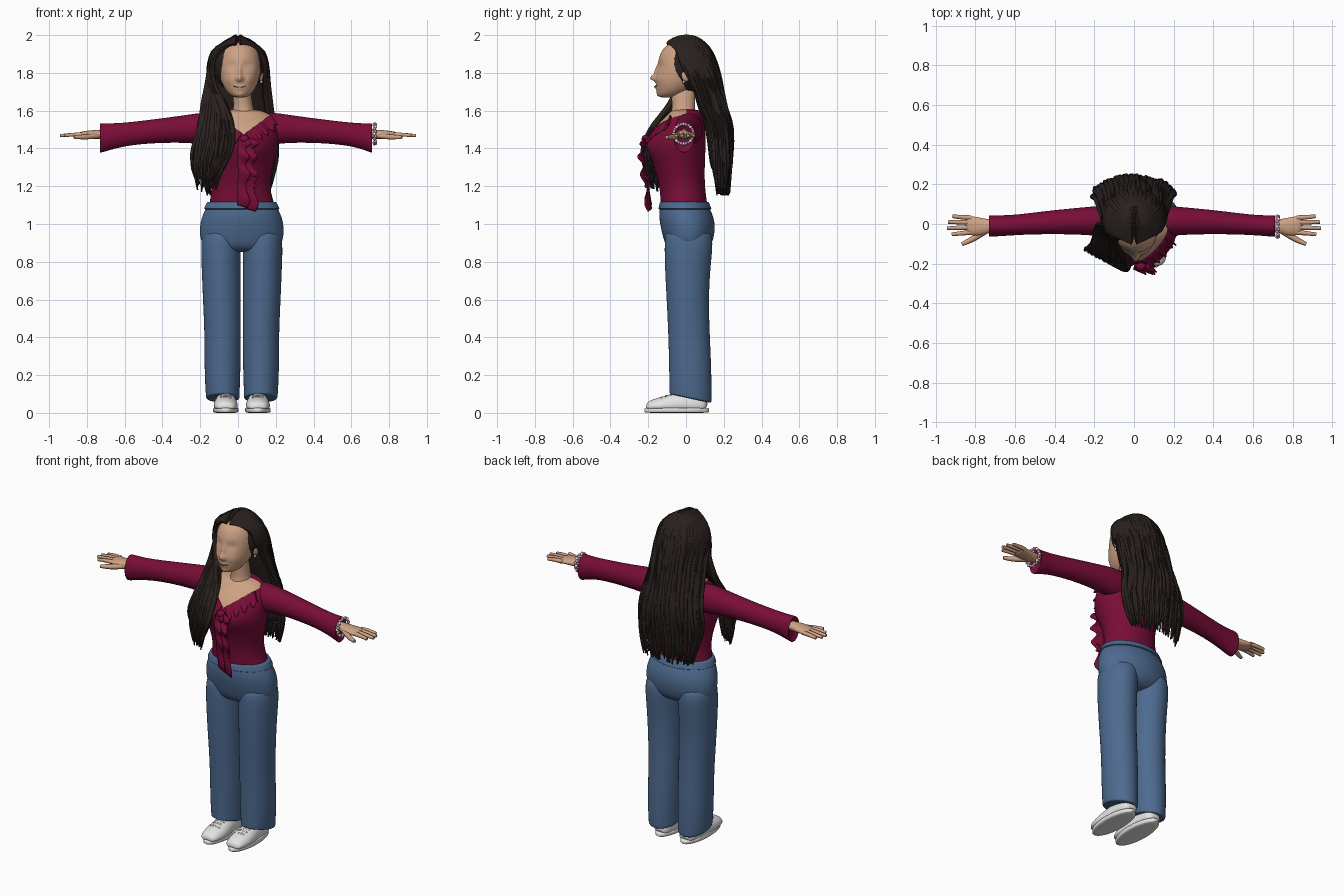
import bpy, bmesh, math, random
from mathutils import Vector

random.seed(4)
if "Cube" in bpy.data.objects:
    bpy.data.objects.remove(bpy.data.objects["Cube"])


def material(name, rgb):
    m = bpy.data.materials.new(name)
    m.use_nodes = True
    m.diffuse_color = (*rgb, 1)
    m.node_tree.nodes["Principled BSDF"].inputs["Base Color"].default_value = (*rgb, 1)
    return m


SKIN = material("skin", (.62, .36, .23))
LIP = material("lip", (.42, .17, .12))
HAIR = material("dark hair", (.022, .015, .013))
RED = material("crimson cloth", (.19, .004, .038))
DENIM = material("denim", (.075, .145, .275))
WHITE = material("white", (.78, .78, .77))
PINK = material("pink bead", (.6, .28, .42))


def activate(ob):
    bpy.ops.object.select_all(action='DESELECT')
    ob.select_set(True)
    bpy.context.view_layer.objects.active = ob


def finish(name, bm, mat, subsurf=0):
    bmesh.ops.recalc_face_normals(bm, faces=bm.faces)
    me = bpy.data.meshes.new(name)
    bm.to_mesh(me)
    bm.free()
    me.materials.append(mat)
    ob = bpy.data.objects.new(name, me)
    bpy.context.collection.objects.link(ob)
    activate(ob)
    if subsurf:
        ob.modifiers.new("smooth", 'SUBSURF').levels = subsurf
        bpy.ops.object.modifier_apply(modifier="smooth")
    bpy.ops.object.shade_smooth_by_angle(angle=math.radians(50))
    return ob


def loft(name, rings, mat, axis='z', n=16, subsurf=2, warp=None):
    """Skin ellipses given as (station, centre a, centre b, radius a, radius b)."""
    order = {'z': (1, 2, 0), 'x': (0, 1, 2), 'y': (1, 0, 2)}[axis]
    bm = bmesh.new()
    loops = []
    for t, ca, cb, ra, rb in rings:
        loop = []
        for i in range(n):
            a = math.tau * i / n
            p = (t, ca + ra * math.cos(a), cb + rb * math.sin(a))
            p = Vector([p[k] for k in order])
            loop.append(bm.verts.new(warp(p) if warp else p))
        loops.append(loop)
    for lo, hi in zip(loops, loops[1:]):
        for i in range(n):
            j = (i + 1) % n
            bm.faces.new((lo[i], lo[j], hi[j], hi[i]))
    bm.faces.new(loops[0])
    bm.faces.new(loops[-1])
    return finish(name, bm, mat, subsurf)


def tubes(name, paths, mat, thick, taper=.3):
    """Round strands that follow point lists and thin out at the tip."""
    cu = bpy.data.curves.new(name, 'CURVE')
    cu.dimensions = '3D'
    cu.bevel_depth, cu.bevel_resolution, cu.use_fill_caps = thick, 1, True
    for path in paths:
        s = cu.splines.new('NURBS')
        s.points.add(len(path) - 1)
        s.order_u, s.use_endpoint_u, s.resolution_u = 3, True, 3
        for i, p in enumerate(path):
            s.points[i].co = (*p, 1)
            s.points[i].radius = 1 - (1 - taper) * (i / (len(path) - 1)) ** 3
    cu.materials.append(mat)
    ob = bpy.data.objects.new(name, cu)
    bpy.context.collection.objects.link(ob)
    activate(ob)
    bpy.ops.object.convert(target='MESH')
    bpy.ops.object.shade_smooth_by_angle(angle=math.radians(60))
    return ob


def bump(ob, centre, size, push):
    """Push the front of a mesh with a soft round brush."""
    for v in ob.data.vertices:
        if v.co.y < -.02:
            d = sum(((v.co[k] - c) / s) ** 2 for k, c, s in zip((0, 2), centre, size))
            v.co.y -= push * math.exp(-d)


def ball(name, pos, scale, mat):
    bm = bmesh.new()
    bmesh.ops.create_uvsphere(bm, u_segments=24, v_segments=14, radius=1)
    bmesh.ops.scale(bm, vec=scale, verts=bm.verts)
    bmesh.ops.translate(bm, vec=pos, verts=bm.verts)
    return finish(name, bm, mat)


def z_rings(rows):
    # rows: height, centre x, half width, front y, back y
    return [(z, x, (f + b) / 2, w, (b - f) / 2) for z, x, w, f, b in rows]


# Head, with sculpted features
head = loft("head", z_rings([
    (1.668, .01, .03, -.14, -.05), (1.69, .01, .064, -.152, .0), (1.73, .01, .09, -.158, .05),
    (1.78, .01, .106, -.158, .09), (1.84, .01, .112, -.152, .11), (1.9, .01, .106, -.14, .11),
    (1.945, .01, .085, -.11, .09), (1.972, .01, .04, -.06, .05)]), SKIN, n=32)
for s in (-1, 1):
    bump(head, (.008 + s * .043, 1.838), (.026, .018), -.014)
    bump(head, (.008 + s * .043, 1.836), (.018, .011), .006)
    bump(head, (.008 + s * .052, 1.765), (.03, .025), .007)
    bump(head, (.008 + s * .016, 1.77), (.01, .01), .012)
    ball("ear", (.01 + s * .112, 0, 1.79), (.012, .024, .036), SKIN)
bump(head, (.008, 1.772), (.014, .015), .03)
bump(head, (.008, 1.805), (.011, .032), .014)
bump(head, (.008, 1.722), (.026, .014), .007)
bump(head, (.008, 1.682), (.025, .016), .007)
tubes("mouth", [[(.008 + x, -.166 + 8 * x * x, 1.725 + 6 * x * x) for x in (-.032, -.016, 0, .016, .032)]],
      LIP, .004, 1)
ball("earring", (.124, -.012, 1.752), (.007, .007, .007), WHITE)
loft("neck", z_rings([(1.54, .03, .075, -.1, .05), (1.6, .03, .056, -.075, .05),
                      (1.65, .025, .05, -.075, .05), (1.74, .015, .052, -.09, .05)]), SKIN)

# Blouse, with the open neckline cut in
blouse = loft("blouse", z_rings([
    (1.1, .02, .175, -.135, .115), (1.11, .02, .173, -.135, .113), (1.2, .015, .15, -.14, .1),
    (1.3, .015, .17, -.17, .1), (1.4, .015, .2, -.195, .105), (1.47, .015, .2, -.19, .105),
    (1.53, .015, .19, -.15, .1), (1.58, .02, .16, -.095, .09), (1.61, .025, .08, -.075, .07)]), RED, n=24)
for s in (-1, 1):
    bump(blouse, (.015 + s * .085, 1.41), (.07, .07), .025)
blouse.data.materials.append(SKIN)
bm = bmesh.new()
bm.from_mesh(blouse.data)
for s in (-1, 1):
    bmesh.ops.bisect_plane(bm, geom=bm.verts[:] + bm.edges[:] + bm.faces[:],
                           plane_co=(.03, 0, 1.475), plane_no=(s * .72, 0, 1))
for f in bm.faces:
    c = f.calc_center_median()
    f.material_index = int(c.y < 0 and c.z > 1.475 + .72 * abs(c.x - .03))
bm.to_mesh(blouse.data)
bm.free()


def chest_y(x, z):
    hit, loc, _, _ = blouse.ray_cast(Vector((x, -1, z)), Vector((0, 1, 0)))
    return loc.y if hit else -.08


def ribbon(name, path, across, folds, depth):
    """A strip hung from a path, with folds that deepen to its free edge."""
    bm = bmesh.new()
    rows, steps, cols = [], 40, 5
    for i in range(steps + 1):
        t = i / steps * (len(path) - 1)
        k = min(int(t), len(path) - 2)
        p = Vector(path[k]).lerp(Vector(path[k + 1]), t - k)
        wave = math.sin(folds * math.tau * i / steps)
        rows.append([bm.verts.new(p + Vector(across) * (j / cols) * (1 + .15 * wave)
                                  + Vector((.3, -1, 0)) * depth * (1 + wave) * (j / cols))
                     for j in range(cols + 1)])
    for a, b in zip(rows, rows[1:]):
        for j in range(cols):
            bm.faces.new((a[j], a[j + 1], b[j + 1], b[j]))
    ob = finish(name, bm, RED)
    mod = ob.modifiers.new("thickness", 'SOLIDIFY')
    mod.thickness = .006
    return ob


# Neckline ruffle and hanging tie
for s in (-1, 1):
    edge = []
    for i in range(7):
        x = .03 + s * (.01 + .022 * i)
        z = 1.475 + .72 * abs(x - .03)
        edge.append((x, chest_y(x, z) - .006, z))
    ribbon("neckline_ruffle", edge, (s * .035, -.012, -.055), 4, .012)
for x, low, width in ((-.005, 1.1, .05), (.035, 1.08, .055), (.02, 1.2, .06)):
    ribbon("tie_tail", [(x + .01, -.215, 1.46), (x, -.23, 1.38), (x + .005, -.215, 1.27), (x, -.185, low)],
           (width, -.004, -.015), 3.5, .012)
ball("tie_knot", (.035, -.215, 1.45), (.025, .02, .022), RED)

# Arms, cuffs and hands
for s in (-1, 1):
    side = "left" if s > 0 else "right"
    end = .715 if s > 0 else .735
    loft(side + "_sleeve", [(s * x, y, z, ry, rz) for x, y, z, ry, rz in (
        (.1, .015, 1.5, .075, .085), (.18, .015, 1.505, .078, .088), (.26, .015, 1.505, .07, .076),
        (.4, .01, 1.495, .062, .066), (.54, 0, 1.482, .054, .062), (.64, -.008, 1.468, .052, .066),
        (end - .01, -.01, 1.455, .056, .08), (end, -.01, 1.455, .055, .079), (end - .025, -.01, 1.46, .04, .05))],
         RED, 'x')
    loft(side + "_hand", [(s * x, y, z, ry, rz) for x, y, z, ry, rz in (
        (.66, -.01, 1.475, .032, .027), (.72, -.01, 1.475, .032, .026), (.77, -.014, 1.473, .045, .024),
        (.81, -.01, 1.473, .05, .02), (.85, -.005, 1.472, .047, .013))], SKIN, 'x')
    tubes(side + "_fingers", [[(s * .82, y, 1.473), (s * .87, y * 1.1, 1.475), (s * tip, y * 1.25, 1.468)]
                              for y, tip in ((-.042, .918), (-.017, .942), (.008, .938), (.031, .915))],
          SKIN, .0125, .7)
    tubes(side + "_thumb", [[(s * .74, -.03, 1.468), (s * .79, -.062, 1.462), (s * .83, -.085, 1.46),
                             (s * .868, -.102, 1.46)]], SKIN, .016, .6)

# Beaded bracelet on the left wrist
for i in range(24):
    a = math.tau * i / 24
    ball("bracelet_bead", (.722 + .006 * (i % 2), -.013 + .052 * math.cos(a), 1.477 + .052 * math.sin(a)),
         (.009, .009, .009), WHITE if i % 3 == 0 else PINK)

# Jeans
loft("jeans_hips", z_rings([
    (1.14, .02, .16, -.125, .105), (1.09, .02, .188, -.14, .122), (1.04, .02, .214, -.145, .148),
    (.98, .02, .226, -.135, .156), (.91, .02, .222, -.118, .146), (.87, .02, .19, -.1, .12),
    (.85, .02, .12, -.06, .08)]), DENIM, n=24)
loft("waistband", z_rings([(1.075, .02, .203, -.147, .137), (1.08, .02, .203, -.148, .137),
                           (1.115, .02, .186, -.14, .122), (1.12, .02, .182, -.137, .12)]), DENIM, n=24)
for s in (-1, 1):
    side = "left" if s > 0 else "right"

    def hem(p):
        return p + Vector((0, 0, -.22 * p.y if p.z < .12 else 0))

    loft(side + "_trouser_leg", z_rings([
        (z, .02 + s * x, w, f, b) for z, x, w, f, b in (
            (.99, .105, .098, -.11, .13), (.9, .112, .108, -.117, .148), (.78, .11, .105, -.115, .132),
            (.6, .106, .102, -.105, .122), (.42, .101, .098, -.096, .128), (.25, .102, .098, -.092, .136),
            (.13, .102, .093, -.09, .138), (.085, .1, .091, -.09, .138), (.08, .1, .089, -.088, .135))]),
         DENIM, warp=hem)
    # Shoes: rounded upper on a flat sole
    cx = .02 + s * .085

    def flatten(p):
        return Vector((p.x, p.y, max(p.z, .022)))

    loft(side + "_shoe", [(y, cx, z, w, h) for y, z, w, h in (
        (-.212, .03, .035, .018), (-.19, .035, .055, .034), (-.13, .035, .067, .05), (-.07, .04, .064, .065),
        (.0, .045, .056, .075), (.07, .045, .055, .07), (.115, .04, .04, .045))], WHITE, 'y', warp=flatten)
    loft(side + "_sole", z_rings([(z, cx, w, -.222, .125) for z, w in (
        (0, .062), (.003, .067), (.024, .069), (.028, .066))]), WHITE, n=24, subsurf=1)
    tubes(side + "_laces", [[(cx - .03, y, z - .008), (cx, y, z + .004), (cx + .03, y, z - .008)]
                            for y, z in ((-.13, .085), (-.105, .093), (-.08, .1))], WHITE, .005, 1)

# Hair: scalp cap, inner mass and wavy strands laid over them
ball("hair_cap", (.003, .018, 1.845), (.138, .138, .15), HAIR)
SHAPE = [(1.94, .0, .118, .112), (1.85, .025, .152, .128), (1.75, .055, .158, .125), (1.62, .085, .175, .12),
         (1.5, .13, .192, .112), (1.38, .14, .215, .1), (1.26, .15, .2, .085), (1.18, .16, .175, .065)]
loft("hair_mass", [(z, 0, cy + ry * .35, rx * .88, ry * .58) for z, cy, rx, ry in SHAPE[1:-1]], HAIR)


def root(side, y):
    return (side * .008, y, 1.99 - 4 * y * y)


def sway(phase, i):
    return .009 * math.sin(phase + i * 1.7)


strands = []
COUNT = 96
for i in range(COUNT):
    s = -1 + 2 * i / (COUNT - 1)
    side = 1 if s < 0 else -1
    phase, fit, drop = random.uniform(0, 6.3), random.uniform(.88, 1.02), random.uniform(-.03, .04)
    path = [root(side, -.09 + .17 * (1 - abs(s)))]
    for k, (z, cy, rx, ry) in enumerate(SHAPE):
        wide = 90 + 25 * min(max((z - 1.7) / .2, 0), 1)
        a = math.radians(90 + s * wide) + sway(phase, k) * 3
        r = fit if k > 1 else 1
        low = drop * k / 7
        path.append((rx * r * math.cos(a), cy + ry * r * math.sin(a) + sway(phase + 1, k) * .6, z + low))
    strands.append(path)
tubes("back_hair", strands, HAIR, .0155, .25)

# Lock that falls in front of the right shoulder
strands = []
for i in range(44):
    v = (i % 22) / 21
    deep = .012 * (i // 22)
    phase, drop = random.uniform(0, 6.3), random.uniform(-.02, .05)
    path = [root(-1, -.085 + .03 * v), (-.1, -.055 + .04 * v, 1.925), (-.142, -.03 + .04 * v, 1.85),
            (-.13 - .035 * v, -.04 + .04 * v, 1.73), (-.06 - .125 * v, -.1 + .08 * v, 1.62),
            (-.03 - .18 * v, -.2 + .1 * v, 1.5), (-.035 - .205 * v, -.235 + .1 * v, 1.38),
            (-.075 - .165 * v, -.222 + .09 * v, 1.28 + drop / 2), (-.12 - .09 * v, -.2 + .07 * v, 1.19 + drop)]
    strands.append([(x + (sway(phase, k) if k > 3 else 0), y + (deep + sway(phase + 2, k) * .6 if k > 3 else 0), z)
                    for k, (x, y, z) in enumerate(path)])
tubes("front_lock", strands, HAIR, .0145, .25)
